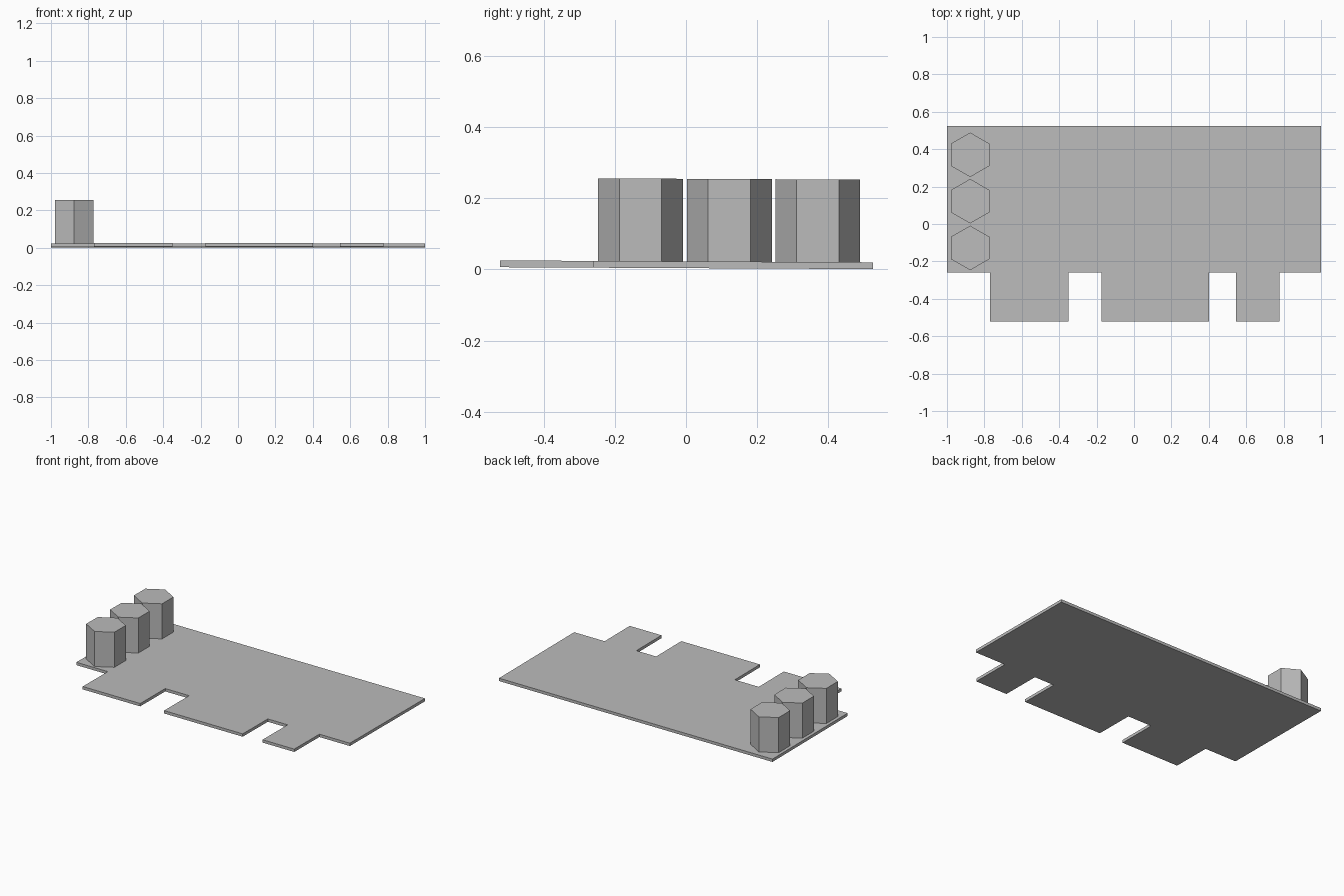
import bpy, bmesh, math

if "Cube" in bpy.data.objects:
    bpy.data.objects.remove(bpy.data.objects["Cube"])

grey = bpy.data.materials.new("plain_grey")
grey.diffuse_color = (0.5, 0.5, 0.5, 1)
grey.use_nodes = True
grey.node_tree.nodes["Principled BSDF"].inputs["Base Color"].default_value = grey.diffuse_color


def top_z(y):
    # Gentle slope of the sheet from front to back
    return 0.0225 - 0.005 * y


def prism(name, outline, low, high):
    """Extrude an outline between two heights measured from the sloped top."""
    bm = bmesh.new()
    base = [bm.verts.new((x, y, top_z(y) + low)) for x, y in outline]
    cap = [bm.verts.new((x, y, top_z(y) + high)) for x, y in outline]
    bm.faces.new(base[::-1])
    bm.faces.new(cap)
    n = len(base)
    for i in range(n):
        j = (i + 1) % n
        bm.faces.new((base[i], base[j], cap[j], cap[i]))
    bmesh.ops.recalc_face_normals(bm, faces=bm.faces)
    mesh = bpy.data.meshes.new(name)
    bm.to_mesh(mesh)
    bm.free()
    mesh.materials.append(grey)
    obj = bpy.data.objects.new(name, mesh)
    bpy.context.collection.objects.link(obj)
    return obj


# Base sheet with three tabs along the front edge
step, front, back = -0.26, -0.522, 0.525
outline = [(-1, step)]
for x0, x1 in ((-0.77, -0.35), (-0.175, 0.40), (0.545, 0.777)):
    outline += [(x0, step), (x0, front), (x1, front), (x1, step)]
outline += [(1, step), (1, back), (-1, back)]
prism("base_plate", outline, -0.019, 0)

# Row of three hexagonal posts at the left end
for i, cy in enumerate((-0.128, 0.122, 0.37)):
    hexagon = [(-0.876 + 0.119 * math.cos(a), cy + 0.119 * math.sin(a))
               for a in (math.radians(30 + 60 * k) for k in range(6))]
    prism(f"hex_post_{i + 1}", hexagon, -0.004, 0.232)
